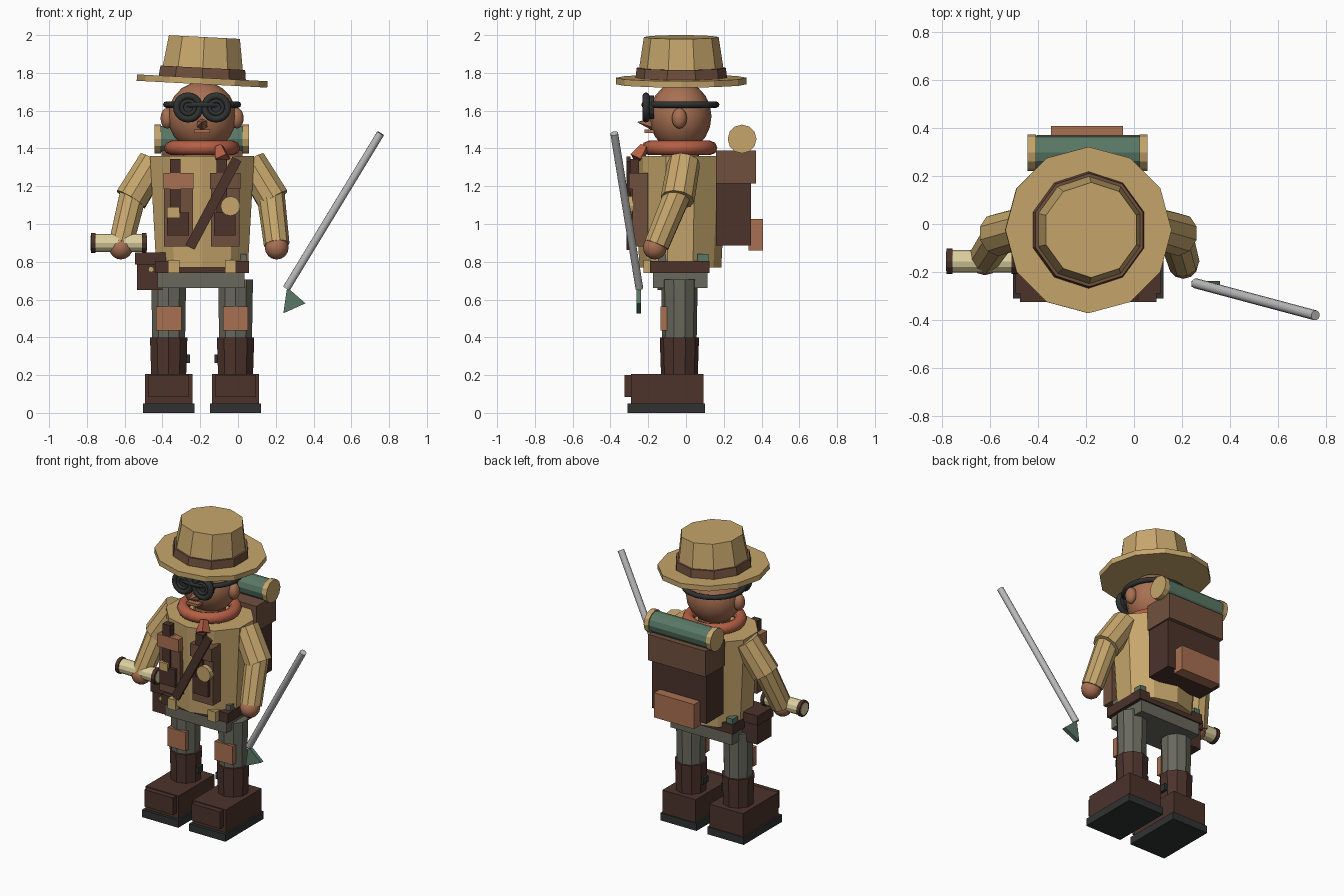
import bpy, bmesh
from math import radians
from mathutils import Matrix, Vector

if "Cube" in bpy.data.objects:
    bpy.data.objects.remove(bpy.data.objects["Cube"])


def material(name, code):
    srgb = [int(code[i:i + 2], 16) / 255 for i in (0, 2, 4)]
    rgba = [((c + 0.055) / 1.055) ** 2.4 for c in srgb] + [1]
    m = bpy.data.materials.new(name)
    m.use_nodes = True
    m.diffuse_color = rgba
    m.node_tree.nodes["Principled BSDF"].inputs["Base Color"].default_value = rgba
    return m


TAN = material("khaki_cloth", "C6A66C")
DARK = material("dark_leather", "4C332B")
BROWN = material("mid_leather", "70503D")
SKIN = material("skin_and_tan_leather", "A87052")
RED = material("scarf_red", "B55F45")
GREEN = material("bedroll_green", "5A7966")
GREY = material("trouser_grey", "68685D")
BLACK = material("rubber_black", "303232")
CREAM = material("paper_cream", "DDD0A0")
STEEL = material("pale_steel", "BEBEBE")

CX, CY = -0.19, -0.03      # body axis


def finish(name, bm, mat, smooth=False):
    bmesh.ops.recalc_face_normals(bm, faces=bm.faces)
    me = bpy.data.meshes.new(name)
    for f in bm.faces:
        f.smooth = smooth and len(f.verts) < 5
    bm.to_mesh(me)
    bm.free()
    me.materials.append(mat)
    ob = bpy.data.objects.new(name, me)
    bpy.context.collection.objects.link(ob)
    return ob


def box(name, mat, x, y, z):
    """Box from its (min, max) ranges."""
    bm = bmesh.new()
    mid = Vector([sum(r) / 2 for r in (x, y, z)])
    size = [r[1] - r[0] for r in (x, y, z)]
    bmesh.ops.create_cube(bm, size=1, matrix=Matrix.Translation(mid) @ Matrix.Diagonal((*size, 1)))
    return finish(name, bm, mat)


def rod(name, mat, a, b, r1, r2=None, sides=12, flat=1.0, smooth=False):
    """Tapered cylinder from a to b; flat squashes its depth."""
    a, b = Vector(a), Vector(b)
    d = b - a
    rot = d.to_track_quat("Z", "Y").to_matrix().to_4x4() if d.xy.length > 1e-5 else Matrix()
    bm = bmesh.new()
    bmesh.ops.create_cone(bm, cap_ends=True, segments=sides, radius1=r1,
                          radius2=r1 if r2 is None else r2, depth=d.length,
                          matrix=Matrix.Translation((a + b) / 2) @ rot @ Matrix.Diagonal((1, flat, 1, 1)))
    return finish(name, bm, mat, smooth)


def ball(name, mat, c, size, seg=16):
    bm = bmesh.new()
    bmesh.ops.create_uvsphere(bm, u_segments=seg, v_segments=seg * 2 // 3, radius=1,
                              matrix=Matrix.Translation(c) @ Matrix.Diagonal((*size, 1)))
    return finish(name, bm, mat, True)


def ring(name, mat, c, major, minor, upright=False):
    bpy.ops.mesh.primitive_torus_add(location=c, rotation=(radians(90) if upright else 0, 0, 0),
                                     major_radius=major, minor_radius=minor,
                                     major_segments=20, minor_segments=8)
    ob = bpy.context.object
    ob.name = name
    ob.data.materials.append(mat)
    bpy.ops.object.shade_smooth()
    return ob


# Legs, boots and trousers
for side, s in (("right", -1), ("left", 1)):
    x = CX + s * 0.177

    def span(half):
        return (x - half, x + half)
    box(side + "_sole", BLACK, span(0.136), (-0.31, 0.10), (0, 0.05))
    box(side + "_boot", DARK, span(0.125), (-0.29, 0.093), (0.05, 0.205))
    box(side + "_toe_cap", DARK, span(0.107), (-0.325, -0.28), (0.085, 0.2))
    rod(side + "_boot_shaft", DARK, (x, -0.035, 0.19), (x, -0.035, 0.4), 0.097, 0.104, 10)
    rod(side + "_leg", GREY, (x, -0.035, 0.36), (x, -0.035, 0.705), 0.091, 0.097, 10)
    box(side + "_knee_patch", SKIN, span(0.067), (-0.136, -0.1), (0.435, 0.562))
    edge = x - s * 0.1
    box(side + "_boot_buckle", BLACK, (edge - 0.012, edge + 0.012), (-0.06, -0.01), (0.265, 0.31))

box("pelvis", GREY, (-0.425, 0.035), (-0.175, 0.115), (0.66, 0.76))
box("belt", DARK, (-0.44, 0.058), (-0.19, 0.125), (0.74, 0.805))
for i, bx in enumerate((-0.41, 0.025)):
    for j, by in enumerate((-0.12, 0.09)):
        box(f"belt_clip_{i}{j}", GREEN if j else GREY, (bx - 0.022, bx + 0.022),
            (by - 0.028, by + 0.028), (0.79, 0.84))

# Shirt
torso = rod("shirt", TAN, (CX, CY, 0.77), (CX, CY, 1.36), 0.255, 0.29, 10, 0.85)
for i, tx in enumerate((-0.34, -0.04)):
    box(f"shirt_tail_{i}", TAN, (tx - 0.03, tx + 0.03), (-0.225, -0.185), (0.74, 0.81))

# Arms with rolled sleeves; the right hand reaches forward
for side, s, hand in (("left", 1, (0.395, -0.165, 0.875)), ("right", -1, (0.43, -0.15, 0.875))):
    def at(dx, y, z):
        return (CX + s * dx, y, z)
    rod(side + "_sleeve", TAN, at(0.255, -0.01, 1.33), at(0.377, -0.045, 1.13), 0.086, 0.09, 10)
    rod(side + "_forearm", TAN, at(0.36, -0.035, 1.18), at(hand[0], hand[1] + 0.01, hand[2] + 0.015),
        0.075, 0.068, 10)
    ball(side + "_hand", SKIN, at(*hand), (0.063, 0.063, 0.063), 12)

# Head
rod("neck", SKIN, (CX, CY, 1.34), (CX, CY, 1.46), 0.1)
ball("head", SKIN, (CX, CY, 1.57), (0.182, 0.165, 0.185))
for side, s in (("left", 1), ("right", -1)):
    ball(side + "_ear", SKIN, (CX + s * 0.185, -0.035, 1.56), (0.035, 0.04, 0.055), 12)
rod("nose", SKIN, (CX, -0.18, 1.53), (CX, -0.26, 1.54), 0.032, 0.0, 6)
box("mouth", SKIN, (CX - 0.042, CX + 0.042), (-0.22, -0.15), (1.482, 1.5))

# Goggles
ring("goggle_strap", BLACK, (CX, CY, 1.632), 0.19, 0.017)
for side, s in (("left", 1), ("right", -1)):
    x = CX + s * 0.074
    ring(side + "_goggle_rim", BLACK, (x, -0.212, 1.617), 0.061, 0.019, True)
    rod(side + "_goggle_lens", BLACK, (x, -0.17, 1.617), (x, -0.214, 1.617), 0.062)
    ring(side + "_goggle_inner_ring", BLACK, (x, -0.216, 1.617), 0.035, 0.011, True)

# Scarf with a small knot
ring("scarf", RED, (CX, -0.035, 1.403), 0.163, 0.038)
rod("scarf_knot", RED, (-0.1, -0.22, 1.41), (-0.08, -0.26, 1.345), 0.025, 0.045, 4)

# Hat, tipped slightly to one side
tilt = Matrix.Rotation(radians(3), 4, "Y")
pivot = Matrix.Translation((CX, -0.025, 1.757))
hat = (("hat_brim", TAN, -0.017, 0.017, 0.346, 0.346, 12),
       ("hat_band", DARK, 0.015, 0.07, 0.243, 0.236, 10),
       ("hat_crown", TAN, 0.01, 0.233, 0.232, 0.198, 10))
for name, mat, z0, z1, r1, r2, sides in hat:
    part = rod(name, BROWN if mat == DARK else mat, (0, 0, z0), (0, 0, z1), r1, r2, sides)
    part.data.transform(pivot @ tilt)

# Chest rig: a panel, strap, flap and pouch on each side
for side, x in (("right", -0.315), ("left", -0.068)):
    box(side + "_chest_panel", BROWN, (x - 0.076, x + 0.076), (-0.282, -0.2), (0.88, 1.27))
    box(side + "_chest_flap", SKIN if side == "right" else BROWN, (x - 0.08, x + 0.08),
        (-0.302, -0.23), (1.185, 1.27))
    box(side + "_chest_strap", DARK, (x - 0.045, x + 0.01), (-0.295, -0.25), (1.05, 1.345))
    box(side + "_chest_pouch", DARK, (x - 0.06, x + 0.055), (-0.305, -0.25), (0.94, 1.06))
box("chest_tag", TAN, (-0.375, -0.31), (-0.312, -0.28), (1.035, 1.09))
rod("compass", TAN, (-0.04, -0.28, 1.095), (-0.04, -0.315, 1.095), 0.052)

sash = box("diagonal_strap", DARK, (-0.027, 0.027), (-0.01, 0.01), (-0.265, 0.265))
sash.data.transform(Matrix.Translation((-0.13, -0.305, 1.11)) @ Matrix.Rotation(radians(28), 4, "Y"))

# Hip pouch
box("hip_pouch", DARK, (-0.535, -0.4), (-0.15, 0.0), (0.65, 0.79))
box("hip_pouch_lid", DARK, (-0.545, -0.38), (-0.16, 0.01), (0.785, 0.85))
rod("hip_pouch_button", TAN, (-0.46, -0.15, 0.76), (-0.46, -0.17, 0.76), 0.016, sides=8)

# Backpack and bedroll
box("backpack", DARK, (-0.395, 0.015), (0.16, 0.345), (0.885, 1.24))
box("backpack_flap", BROWN, (-0.405, 0.025), (0.16, 0.37), (1.215, 1.39))
box("backpack_pocket", SKIN, (-0.345, -0.045), (0.33, 0.407), (0.86, 1.027))
rod("bedroll", GREEN, (-0.41, 0.297, 1.45), (0.03, 0.297, 1.45), 0.069)
for i, x in enumerate((-0.425, 0.04)):
    rod(f"bedroll_end_{i}", TAN, (x - 0.017, 0.297, 1.45), (x + 0.017, 0.297, 1.45), 0.076)

# Rolled map in the right hand
rod("map_roll", CREAM, (-0.77, -0.155, 0.9), (-0.49, -0.155, 0.9), 0.047)
for i, x in enumerate((-0.767, -0.497)):
    rod(f"map_end_{i}", DARK, (x - 0.012, -0.155, 0.9), (x + 0.012, -0.155, 0.9), 0.053)
    rod(f"map_core_{i}", CREAM, (x - 0.014, -0.155, 0.9), (x + 0.014, -0.155, 0.9), 0.04)

# Staff with a flat pointed blade
rod("staff", STEEL, (0.755, -0.38, 1.48), (0.257, -0.247, 0.66), 0.021, smooth=True)
bm = bmesh.new()
outline = ((0.26, 0.665), (0.357, 0.58), (0.24, 0.527))
blade = bm.faces.new([bm.verts.new((x, -0.263, z)) for x, z in outline])
side = bmesh.ops.extrude_face_region(bm, geom=[blade], use_keep_orig=True)["geom"]
bmesh.ops.translate(bm, vec=(0, 0.026, 0), verts=[v for v in side if isinstance(v, bmesh.types.BMVert)])
finish("staff_blade", bm, GREEN)
